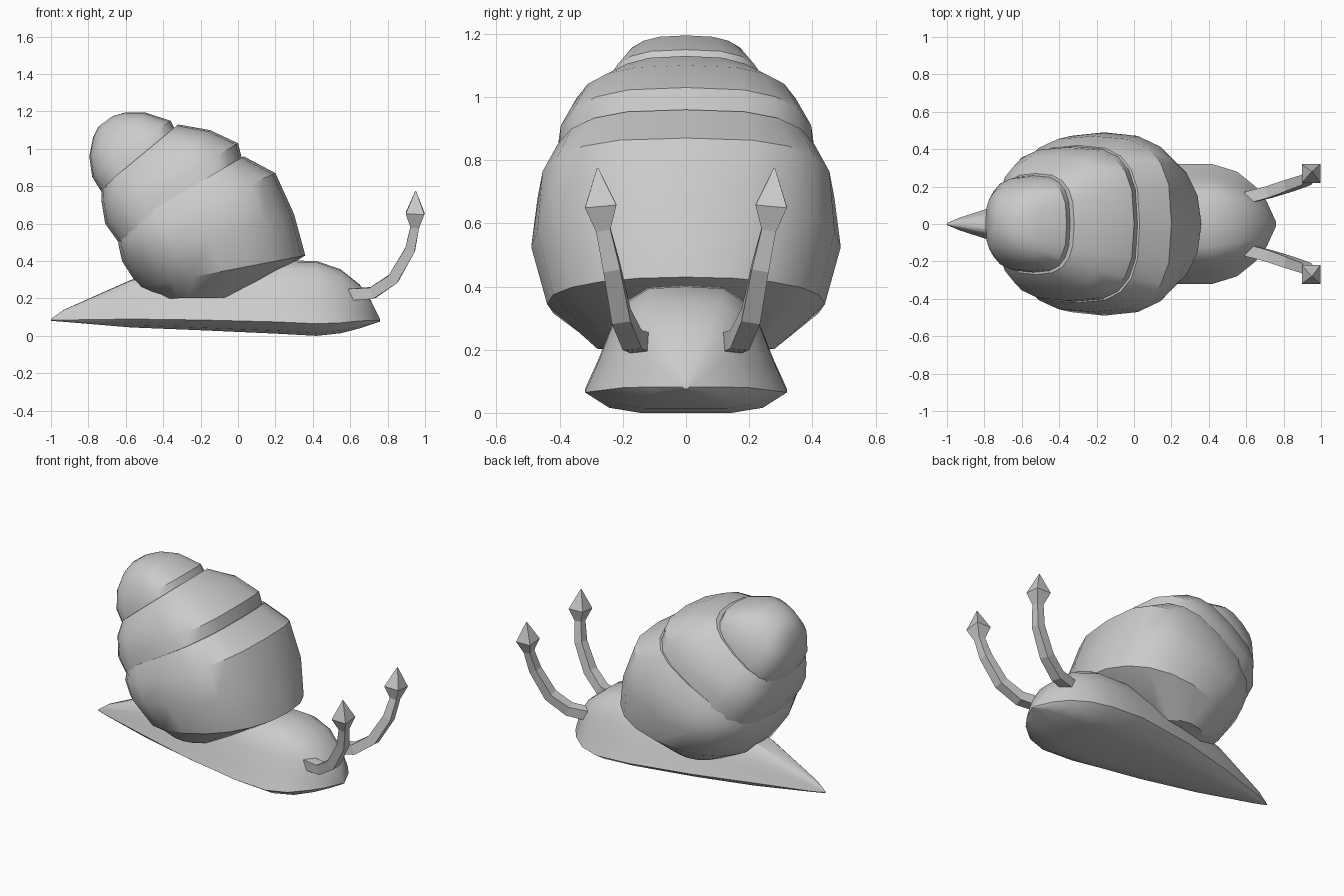
import bpy, bmesh, math
from mathutils import Vector

if "Cube" in bpy.data.objects:
    bpy.data.objects.remove(bpy.data.objects["Cube"])


def loft(name, rings, smooth=True, mirror=False):
    """Skin a list of closed rings and cap both ends."""
    bm = bmesh.new()
    loops = [[bm.verts.new(p) for p in ring] for ring in rings]
    for a, b in zip(loops, loops[1:]):
        n = len(a)
        for i in range(n):
            j = (i + 1) % n
            bm.faces.new((a[i], a[j], b[j], b[i]))
    bm.faces.new(loops[0][::-1])
    bm.faces.new(loops[-1])
    bmesh.ops.recalc_face_normals(bm, faces=bm.faces[:])
    me = bpy.data.meshes.new(name)
    bm.to_mesh(me)
    bm.free()
    ob = bpy.data.objects.new(name, me)
    bpy.context.collection.objects.link(ob)
    if mirror:
        ob.modifiers.new("Mirror", 'MIRROR').use_axis = (False, True, False)
    if smooth:
        bpy.ops.object.select_all(action='DESELECT')
        ob.select_set(True)
        bpy.context.view_layer.objects.active = ob
        bpy.ops.object.shade_smooth_by_angle(angle=math.radians(32))
    return ob


# Body: stations of x, half width, top, rim and sole heights
stations = [
    (-1.0, .005, .09, .085, .08), (-.93, .035, .14, .085, .075),
    (-.57, .15, .30, .09, .045), (-.2, .25, .36, .085, .03),
    (.2, .32, .405, .075, .012), (.42, .32, .40, .065, .0),
    (.55, .28, .355, .07, .014), (.65, .20, .275, .08, .04),
    (.71, .12, .19, .082, .06), (.76, .01, .088, .082, .076)]
half = [(.45, -1), (.76, -.75), (1, 0), (.86, .3), (.74, .6), (.58, .85), (.37, .98)]
section = [(0, -1)] + half + [(0, 1)] + [(-y, t) for y, t in reversed(half)]
loft("body", [[(x, w * y, rim + t * ((top - rim) if t > 0 else (rim - sole)))
               for y, t in section] for x, w, top, rim, sole in stations])


def whorl_ring(front, back, width, power, n=20):
    """Rounded-box ring in the tilted plane between front and back points."""
    f, b = Vector((front[0], 0, front[1])), Vector((back[0], 0, back[1]))
    mid, axis = (f + b) / 2, (f - b) / 2
    ring = []
    for i in range(n):
        a = 2 * math.pi * i / n
        c, s = math.cos(a), math.sin(a)
        u = math.copysign(abs(c) ** (2 / power), c)
        v = math.copysign(abs(s) ** (2 / power), s)
        ring.append(mid + axis * u + Vector((0, width * v, 0)))
    return ring


# Shell: three stacked whorls, each a stack of tilted rings
whorls = {
    "shell_large_whorl": [
        ((.0, .205), (-.40, .20), .28, 2.2), ((.36, .43), (-.53, .26), .44, 2.2),
        ((.30, .65), (-.62, .40), .49, 2.5), ((.20, .87), (-.64, .49), .47, 2.9),
        ((.03, .96), (-.63, .57), .42, 2.9)],
    "shell_middle_whorl": [
        ((.03, .91), (-.61, .46), .42, 2.9), ((.0, 1.03), (-.71, .60), .41, 2.9),
        ((-.15, 1.10), (-.73, .72), .36, 2.9), ((-.32, 1.13), (-.73, .79), .27, 2.8)],
    "shell_top_whorl": [
        ((-.34, 1.11), (-.73, .77), .26, 2.9), ((-.36, 1.15), (-.78, .85), .25, 2.9),
        ((-.50, 1.195), (-.795, .96), .20, 2.7), ((-.60, 1.195), (-.775, 1.06), .13, 2.4),
        ((-.67, 1.175), (-.745, 1.12), .05, 2)]}
for name, rings in whorls.items():
    loft(name, [whorl_ring(*r) for r in rings])

# Tentacles: square tube along a bent path, ending in a pointed bulb
path = [((.60, .14, .22), .032), ((.72, .17, .23), .031), ((.83, .205, .305), .03),
        ((.92, .235, .46), .027), ((.945, .262, .58), .023),
        ((.947, .27, .655), .05), ((.95, .28, .775), .002)]
pts = [Vector(p) for p, r in path]
rings = []
for i, (p, (_, r)) in enumerate(zip(pts, path)):
    t = (pts[min(i + 1, len(pts) - 1)] - pts[max(i - 1, 0)]).normalized()
    side = Vector((0, 1, 0))
    side = (side - t * side.dot(t)).normalized()
    up = t.cross(side)
    rings.append([p + side * r * a + up * r * b
                  for a, b in ((1, 1), (-1, 1), (-1, -1), (1, -1))])
loft("tentacles", rings, smooth=False, mirror=True)
